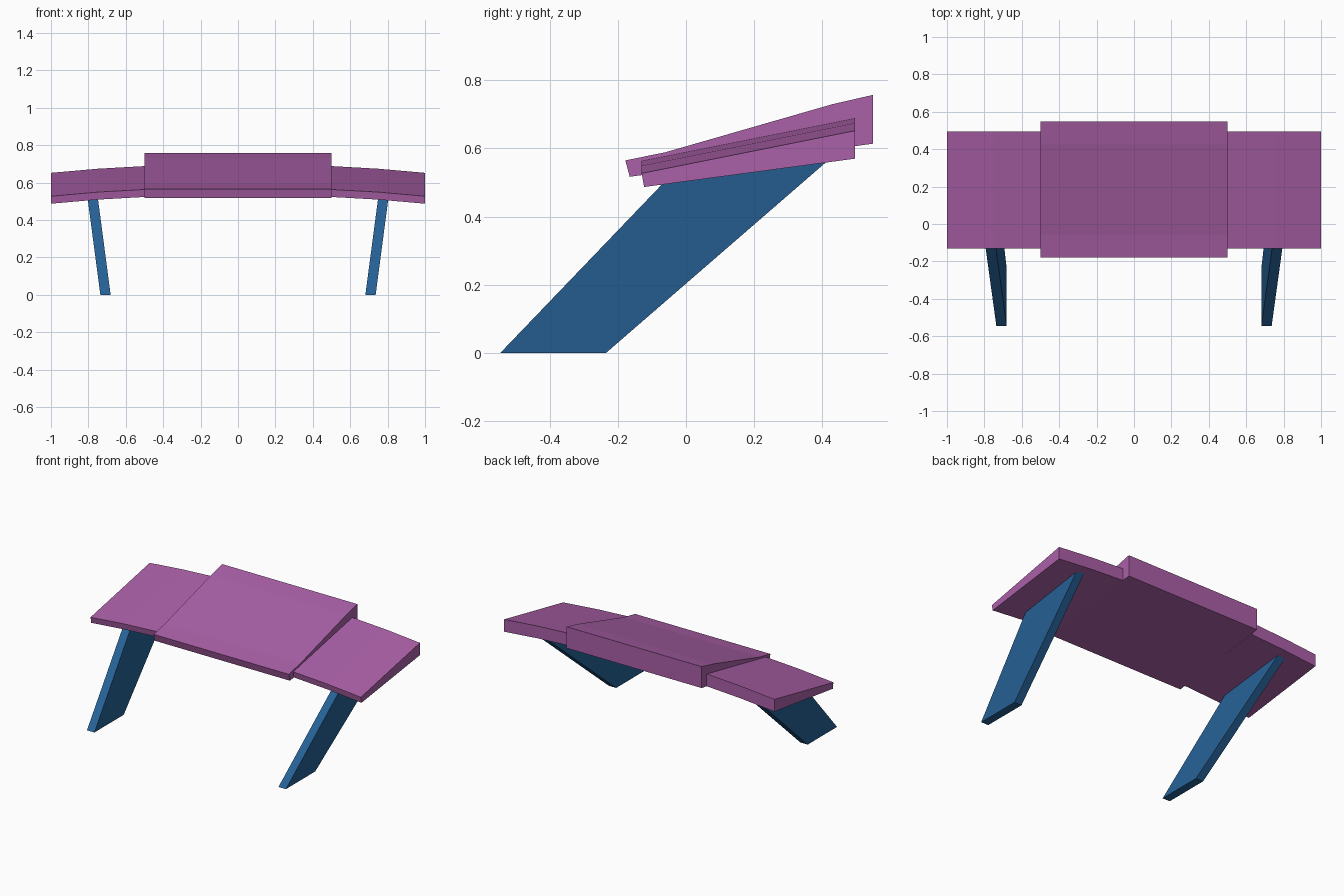
import bpy

if "Cube" in bpy.data.objects:
    bpy.data.objects.remove(bpy.data.objects["Cube"])


def srgb(r, g, b):
    def lin(c):
        c /= 255
        return c / 12.92 if c <= 0.04045 else ((c + 0.055) / 1.055) ** 2.4
    return (lin(r), lin(g), lin(b), 1)


def material(name, rgb):
    m = bpy.data.materials.new(name)
    m.diffuse_color = srgb(*rgb)
    m.use_nodes = True
    m.node_tree.nodes["Principled BSDF"].inputs["Base Color"].default_value = m.diffuse_color
    return m


def loft(name, rings, mat):
    """Join equal-sized point rings into a closed flat-faced solid."""
    n = len(rings[0])
    verts = [p for ring in rings for p in ring]
    faces = [tuple(range(n))[::-1],
             tuple(range((len(rings) - 1) * n, len(rings) * n))]
    for k in range(len(rings) - 1):
        a, b = k * n, (k + 1) * n
        for i in range(n):
            j = (i + 1) % n
            faces.append((a + i, a + j, b + j, b + i))
    mesh = bpy.data.meshes.new(name)
    mesh.from_pydata(verts, [], faces)
    mesh.materials.append(mat)
    ob = bpy.data.objects.new(name, mesh)
    bpy.context.collection.objects.link(ob)
    # consistent outward normals
    import bmesh
    bm = bmesh.new()
    bm.from_mesh(mesh)
    bmesh.ops.recalc_face_normals(bm, faces=bm.faces)
    bm.to_mesh(mesh)
    bm.free()
    return ob


purple = material("purple", (170, 96, 167))
blue = material("blue", (38, 98, 152))

# Thick middle panel: side profile (y, z) swept across x
mid = [(-0.165, 0.517), (0.548, 0.614), (0.548, 0.757),
       (0.43, 0.730), (-0.06, 0.589), (-0.178, 0.565)]
loft("middle_panel", [[(x, y, z) for y, z in mid] for x in (-0.5, 0.5)], purple)

# Drooping side panels: one profile lowered in steps outwards
side = [(-0.123, 0.523), (0.495, 0.606), (0.495, 0.688), (-0.13, 0.563)]
droop = [(0.5, 0), (0.75, 0.014), (1.0, 0.036)]

# Leaning leg: side profile, tops buried in the side panel
leg = [(-0.545, 0), (-0.235, 0), (0.440, 0.585), (-0.050, 0.516)]

for s, label in ((-1, "left"), (1, "right")):
    loft(label + "_panel",
         [[(s * x, y, z - d) for y, z in side] for x, d in droop], purple)
    loft(label + "_leg",
         [[(s * (x + 0.132 * z), y, z) for y, z in leg] for x in (0.681, 0.736)], blue)
